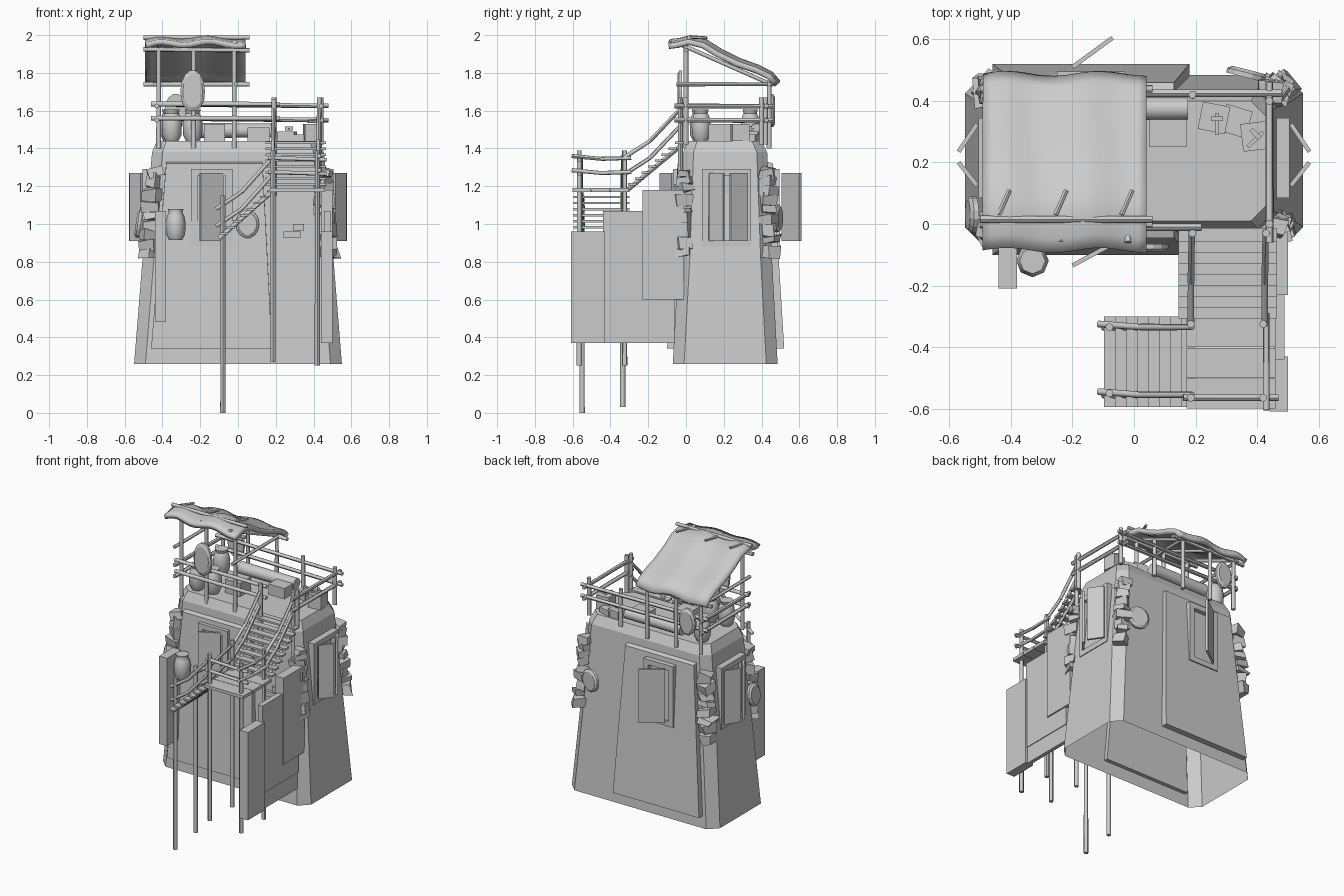
import bpy, bmesh, math, random
from mathutils import Vector, Matrix

if "Cube" in bpy.data.objects:
    bpy.data.objects.remove(bpy.data.objects["Cube"])

random.seed(4)

def finish(name, bm, smooth=False):
    bmesh.ops.recalc_face_normals(bm, faces=bm.faces)
    me = bpy.data.meshes.new(name)
    bm.to_mesh(me)
    bm.free()
    for p in me.polygons:
        p.use_smooth = smooth
    ob = bpy.data.objects.new(name, me)
    bpy.context.collection.objects.link(ob)
    if smooth:
        bpy.ops.object.select_all(action='DESELECT')
        ob.select_set(True)
        bpy.context.view_layer.objects.active = ob
        bpy.ops.object.shade_smooth_by_angle(angle=math.radians(45))
    return ob

def box(name, x0, x1, y0, y1, z0, z1, rot=(0, 0, 0)):
    bm = bmesh.new()
    bmesh.ops.create_cube(bm, size=1)
    bmesh.ops.scale(bm, vec=(x1 - x0, y1 - y0, z1 - z0), verts=bm.verts)
    ob = finish(name, bm)
    ob.location = ((x0 + x1) / 2, (y0 + y1) / 2, (z0 + z1) / 2)
    ob.rotation_euler = rot
    return ob

def pole(name, *pts, r=0.012, n=8):
    bm = bmesh.new()
    for a, b in zip(pts, pts[1:]):
        a, b = Vector(a), Vector(b)
        d = b - a
        m = Matrix.Translation((a + b) / 2) @ d.to_track_quat('Z', 'Y').to_matrix().to_4x4()
        bmesh.ops.create_cone(bm, cap_ends=True, segments=n, radius1=r, radius2=r * 0.92,
                              depth=d.length, matrix=m)
    return finish(name, bm, True)

def loft(name, rings, cap0=True, cap1=True, smooth=False):
    bm = bmesh.new()
    vs = [[bm.verts.new(p) for p in ring] for ring in rings]
    n = len(vs[0])
    for a, b in zip(vs, vs[1:]):
        for i in range(n):
            bm.faces.new((a[i], a[(i + 1) % n], b[(i + 1) % n], b[i]))
    if cap0:
        bm.faces.new(vs[0])
    if cap1:
        bm.faces.new(vs[-1])
    return finish(name, bm, smooth)

def jar(name, x, y, z, prof, n=10):
    return loft(name, [[(x + r * math.cos(2 * math.pi * i / n), y + r * math.sin(2 * math.pi * i / n), z + h)
                        for i in range(n)] for r, h in prof], smooth=True)

def shield(name, loc, w, h, yaw, tilt=0.0, waist=0.0):
    # rounded plate standing upright, facing along its local y
    pts = []
    for i in range(14):
        t = 2 * math.pi * i / 14
        pts.append((w * math.cos(t) * (1 - waist * max(0, -math.sin(t))), h * math.sin(t)))
    ob = loft(name, [[(x * s, y, z * s) for x, z in pts] for y, s in ((-0.016, .8), (-0.006, 1), (0.01, 1))])
    ob.location = loc
    ob.rotation_euler = (tilt, 0, yaw)

# Tower shell: chamfered, tapering, open underneath
def ring(x, y0, y1, c, z):
    return [(-x + c, y0, z), (x - c, y0, z), (x, y0 + c, z), (x, y1 - c, z),
            (x - c, y1, z), (-x + c, y1, z), (-x, y1 - c, z), (-x, y0 + c, z)]
loft("tower_body", [ring(.55, -.07, .485, .06, .26), ring(.505, -.04, .455, .06, .82),
                    ring(.455, -.015, .43, .055, 1.38), ring(.43, .01, .40, .05, 1.44)], cap0=False)

# Raised tapering wall panels, front and back
for name, y0, y1, s in (("front_panel", -.10, -.045, 1), ("back_panel", .52, .46, -1)):
    loft(name, [[(-.46, y0, .34), (.18, y0, .34), (.18, y0 + s * .06, .34), (-.46, y0 + s * .06, .34)],
                [(-.38, y1, 1.32), (.13, y1, 1.32), (.13, y1 + s * .06, 1.34), (-.38, y1 + s * .06, 1.34)]])

# Windows: frame bars, recessed pane, half-open shutters
def window(name, cx, cy, yaw, w, leaves):
    m = Matrix.Translation((cx, cy, 0)) @ Matrix.Rotation(yaw, 4, 'Z')
    parts = [("jamb_l", -w, -w + .035, -.02, .06, .88, 1.29), ("jamb_r", w - .035, w, -.02, .06, .88, 1.29),
             ("head", -w + .035, w - .035, -.02, .06, 1.255, 1.29),
             ("sill", -w + .035, w - .035, -.02, .06, .88, .915),
             ("pane", -w + .035, w - .035, .01, .03, .91, 1.26)]
    for p in parts:
        ob = box(name + "_" + p[0], *p[1:])
        ob.matrix_world = m @ Matrix.Translation(ob.location)
    for (ax, ay), (bx, by) in leaves:
        L = math.hypot(bx - ax, by - ay)
        ob = box(name + "_shutter", -L / 2, L / 2, -.007, .007, .91, 1.27)
        ob.location = ((ax + bx) / 2, (ay + by) / 2, 1.09)
        ob.rotation_euler[2] = math.atan2(by - ay, bx - ax)
window("front_window", -.14, -.05, 0, .11, [((-.2, -.135), (-.08, -.07))])
window("back_window", -.14, .475, math.pi, .11, [((-.2, .51), (-.07, .605))])
for s, nm in ((1, "right_window"), (-1, "left_window")):
    window(nm, s * .485, .215, s * math.pi / 2, .13,
           [((s * .51, .325), (s * .57, .235)), ((s * .51, .125), (s * .57, .20))])

# Stone quoins stacked on the four corners
for sx in (-1, 1):
    for sy, yc in ((-1, .0), (1, .42)):
        z = .82
        while z < 1.27:
            h = random.uniform(.035, .075)
            bm = bmesh.new()
            bmesh.ops.create_cube(bm, size=1)
            bmesh.ops.scale(bm, vec=(random.uniform(.06, .1), random.uniform(.06, .1), h), verts=bm.verts)
            for v in bm.verts:
                v.co += Vector([random.uniform(-.01, .01) for _ in range(3)])
            t = (z - .82) / .56
            ob = finish("corner_stone", bm)
            ob.location = (sx * (.475 - .045 * t), yc + sy * (.02 - .02 * t), z + h / 2)
            ob.rotation_euler = (0, random.uniform(-.2, .2), random.uniform(0, 1.5))
            z += h * random.uniform(.9, 1.25)
for x, z in ((.27, .94), (.32, .98), (.30, .94)):
    box("wall_stone", x - .03, x + .03, -.055, -.02, z - .015, z + .02)

# Hanging side boards
for nm, b in (("long_board", (.46, .485, -.6, -.06, .37, .96)), ("outer_board", (.44, .5, -.61, -.43, .37, .96)),
              ("middle_board", (.455, .49, -.44, -.06, .48, 1.07)), ("inner_board", (.44, .5, -.23, -.01, .6, 1.18)),
              ("left_board", (-.44, -.38, -.21, -.06, .48, 1.07))):
    box(nm, *b)

# Landing planks and its legs
for i in range(3):
    y = -.60 + i * .1
    box("landing_plank", .17, .46, y, y + .097, 1.17, 1.19)
for x, y, z0, z1 in ((-.08, -.335, .03, 1.15), (-.08, -.55, 0, 1.15), (.185, -.325, .27, 1.39), (.185, -.565, .27, 1.39),
                     (.42, -.325, .25, 1.39), (.42, -.565, .25, 1.39)):
    pole("landing_post", (x, y, z0), (x, y, z1), r=.014)
for x, z in ((.19, 1.66), (.43, 1.67)):
    pole("stair_top_post", (x, -.03, 1.15), (x, -.03, z), r=.014)

# Two stair flights with treads and strings
for i in range(8):
    t = i / 7
    x, z = -.075 + .25 * t, .95 + .225 * t
    box("lower_tread", x - .022, x + .022, -.595, -.30, z - .006, z + .006)
    y, z = -.285 + .25 * t, 1.21 + .22 * t
    box("upper_tread", .145, .465, y - .022, y + .022, z - .006, z + .006)
for y in (-.335, -.555):
    pole("lower_string", (-.1, y, .925), (.18, y, 1.17), r=.012)
    for dz in (0, -.09):
        pole("lower_handrail", (-.115, y + .01, 1.08 + dz), (.02, y, 1.17 + dz), (.19, y, 1.36 + dz), r=.011)
for x in (.185, .425):
    pole("upper_string", (x, -.31, 1.18), (x, -.02, 1.42), r=.012)
    for dz in (0, -.09):
        pole("upper_handrail", (x, -.33, 1.35 + dz), (x, -.19, 1.44 + dz), (x + .003, -.02, 1.62 + dz), r=.011)
for z in (1.35, 1.275):
    pole("landing_side_rail", (.43, -.605, z + .01), (.43, -.45, z - .005), (.43, -.29, z), r=.011)
    pole("landing_front_rail", (.16, -.565, z), (.47, -.565, z - .01), r=.011)

# Deck railing
for z in (1.56, 1.635):
    pole("front_rail", (-.46, -.01, z), (.22, -.01, z), r=.013)
    pole("back_rail", (-.46, .425, z), (.48, .425, z - .01), r=.013)
    for x in (-.43, .44):
        pole("side_rail", (x, -.06, z - .01), (x, .46, z - .012), r=.013)
for x, y in ((.44, .40), (.44, .0), (.19, .42)):
    pole("rail_post", (x, y, 1.42), (x, y, 1.67), r=.014)

# Canopy frame
for x in (-.42, -.235, -.02):
    pole("canopy_front_post", (x, 0, 1.40), (x, 0, 1.96), r=.013)
    pole("canopy_back_post", (x, .44, 1.40), (x, .44, 1.76), r=.013)
    pole("canopy_rafter", (x, -.06, 1.965), (x, .46, 1.735), r=.011)
    pole("canopy_peg", (x - .02, .03, 1.99), (x + .015, .11, 1.985), r=.009, n=6)
pole("canopy_front_beam", (-.5, 0, 1.925), (.06, 0, 1.92), r=.013)
pole("canopy_top_beam", (-.5, .015, 1.987), (.06, .015, 1.987), r=.012)
pole("canopy_back_beam", (-.5, .44, 1.74), (.06, .44, 1.74), r=.013)
for x in (-.44, -.01):
    pole("canopy_side_beam", (x, -.05, 1.74), (x, .46, 1.74), r=.011)

# Draped canopy cloth
prof = [(-.085, 1.965), (-.04, 1.97), (.02, 1.985), (.10, 1.965), (.18, 1.915), (.28, 1.865), (.38, 1.83), (.45, 1.795), (.485, 1.755)]
bm = bmesh.new()
N = 18
rows = []
for y, z in prof:
    rows.append([])
    for i in range(N + 1):
        u = i / N
        sag = .009 * math.sin(u * 6.28 * 2 + 2 * y) - .012 * abs(2 * u - 1) ** 4
        rows[-1].append(bm.verts.new((-.49 + .53 * u, y + .008 * math.sin(u * 11), z + sag)))
for a, b in zip(rows, rows[1:]):
    for i in range(N):
        bm.faces.new((a[i], a[i + 1], b[i + 1], b[i]))
cloth = finish("canopy_cloth", bm, True)
mod = cloth.modifiers.new("thick", 'SOLIDIFY')
mod.thickness = .03
mod.offset = -.6

# Shields on rails and walls
shield("front_rail_shield", (-.24, -.03, 1.705), .065, .11, 0, 0, -.1)
shield("back_rail_shield", (-.33, .455, 1.60), .06, .09, math.pi)
shield("front_wall_shield", (.05, -.075, 1.0), .062, .075, 0)
shield("back_wall_shield", (.37, .485, 1.03), .07, .075, math.pi - .25)
shield("left_wall_shield", (-.525, .03, 1.0), .06, .075, -math.pi / 2, -.15)

# Jars, bedroll and crates
jp = [(.035, 0), (.05, .03), (.053, .09), (.045, .13), (.036, .145), (.042, .165)]
jar("hanging_jar", -.33, -.12, .915, jp, 8)
jar("deck_jar_front", -.35, .07, 1.44, jp)
jar("deck_jar_back", -.36, .34, 1.44, jp)
jar("deck_jar_small", -.24, .08, 1.44, jp)
pole("bedroll", (-.24, .375, 1.495), (.175, .375, 1.495), r=.04, n=14)
box("low_crate", -.18, -.07, .12, .24, 1.44, 1.53)
box("flat_crate", .05, .17, .25, .34, 1.44, 1.51)
for x, y, h, a in ((.26, .345, .05, -.2), (.33, .335, .035, -.3), (.395, .285, .09, .12)):
    box("map_crate", x - .045, x + .045, y - .045, y + .045, 1.44, 1.44 + h, (0, 0, a))
for x, y, z, a in ((.27, .33, 1.495, 0), (.395, .28, 1.535, -.8)):
    box("hammer_handle", x - .006, x + .006, y - .04, y + .03, z, z + .012, (0, 0, a))
    box("hammer_head", x - .02, x + .02, y + .005, y + .02, z, z + .02, (0, 0, a))
